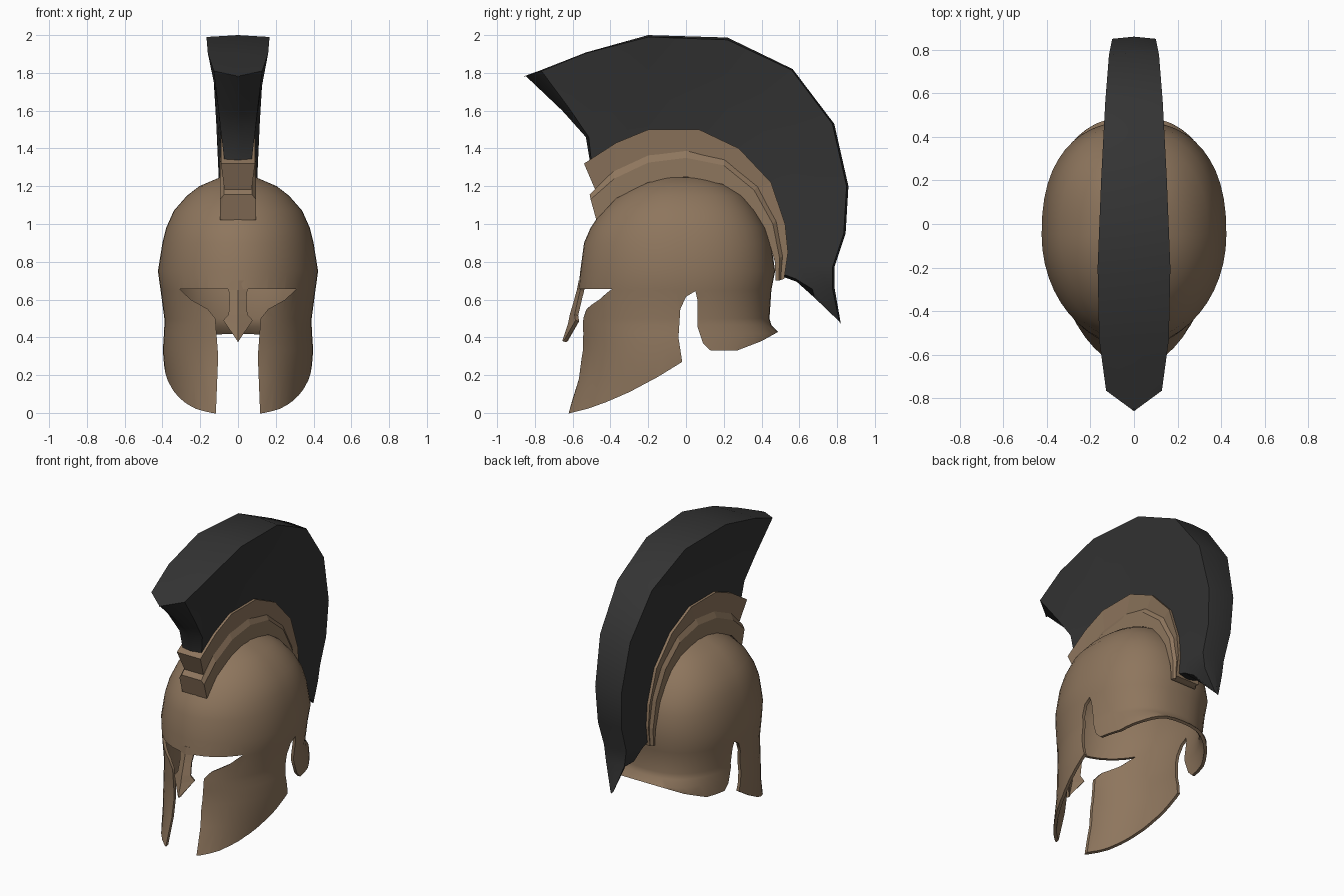
import bpy, bmesh, math

if "Cube" in bpy.data.objects:
    bpy.data.objects.remove(bpy.data.objects["Cube"])

def material(name, rgb):
    m = bpy.data.materials.new(name)
    m.diffuse_color = (*rgb, 1)
    m.use_nodes = True
    m.node_tree.nodes["Principled BSDF"].inputs["Base Color"].default_value = m.diffuse_color
    return m

bronze = material("bronze brown", (0.27, 0.18, 0.11))
black = material("plume black", (0.034, 0.034, 0.034))

def make(name, bm, mat):
    bmesh.ops.recalc_face_normals(bm, faces=bm.faces)
    me = bpy.data.meshes.new(name)
    bm.to_mesh(me)
    bm.free()
    ob = bpy.data.objects.new(name, me)
    bpy.context.collection.objects.link(ob)
    if mat:
        me.materials.append(mat)
    return ob

def activate(ob):
    bpy.ops.object.select_all(action='DESELECT')
    ob.select_set(True)
    bpy.context.view_layer.objects.active = ob

def smooth(ob, deg):
    activate(ob)
    bpy.ops.object.shade_smooth_by_angle(angle=math.radians(deg))

def loft(name, sections, mat):
    """Skin closed cross-sections and cap both ends."""
    bm = bmesh.new()
    rows = [[bm.verts.new(p) for p in s] for s in sections]
    n = len(rows[0])
    for a, b in zip(rows, rows[1:]):
        for i in range(n):
            j = (i + 1) % n
            bm.faces.new((a[i], a[j], b[j], b[i]))
    caps = [bm.faces.new(rows[0]), bm.faces.new(rows[-1])]
    bmesh.ops.triangulate(bm, faces=caps)
    return make(name, bm, mat)

def cutter(name, low, high):
    """Prism between two matching outlines."""
    ob = loft(name, [low, high], None)
    ob.hide_render = True
    return ob

# Shell: egg-shaped rings (z, half width, front y, back y), squarer at the back, open below
RINGS = [(1.245, .10, -.16, .12), (1.2, .205, -.27, .23), (1.15, .27, -.36, .305),
         (1.07, .34, -.445, .37), (.98, .38, -.505, .425), (.9, .40, -.54, .45),
         (.75, .424, -.56, .472), (.65, .41, -.57, .452), (.5, .39, -.57, .442),
         (.465, .39, -.57, .452), (.42, .392, -.567, .495), (.33, .398, -.565, .50),
         (.18, .385, -.59, .50), (0, .36, -.655, .5), (-.06, .35, -.675, .5)]
SEG, CY = 48, -.05
bm = bmesh.new()
rows = []
for z, a, yf, yb in RINGS:
    row = []
    for i in range(SEG):
        t = 2 * math.pi * i / SEG
        c, s = math.cos(t), math.sin(t)
        p = .84 if s > 0 else 1
        x = math.copysign(abs(c) ** p, c) * a
        y = CY + s ** p * (yb - CY) if s > 0 else CY + s * (CY - yf)
        row.append(bm.verts.new((x, y, z)))
    rows.append(row)
apex = bm.verts.new((0, -.02, 1.26))
for i in range(SEG):
    j = (i + 1) % SEG
    bm.faces.new((apex, rows[0][i], rows[0][j]))
    for a, b in zip(rows, rows[1:]):
        bm.faces.new((a[i], b[i], b[j], a[j]))
shell = make("helmet_shell", bm, bronze)
sol = shell.modifiers.new("thickness", 'SOLIDIFY')
sol.thickness, sol.offset = .02, -1

# Eye and mouth opening, cut from the front
half = [(.31, .657), (.25, .60), (.16, .55), (.12, .50), (.105, .3), (.125, -.2)]
face = half + [(-x, z) for x, z in reversed(half)]
face_cut = cutter("face_cutter", [(x, -1, z) for x, z in face], [(x, -.2, z) for x, z in face])
# Cheek bottoms, ear notches and neck guard edge, cut from the side
side = [(-.9, -.04), (-.62, -.003), (-.52, .022), (-.42, .058), (-.3, .11), (-.15, .19), (-.02, .27),
        (-.04, .4), (-.03, .55), (0, .615), (.05, .645), (.06, .6), (.06, .46), (.09, .37),
        (.13, .33), (.27, .33), (.4, .38), (.49, .43), (.7, .53), (.7, -.3), (-.9, -.3)]
side_cut = cutter("edge_cutter", [(-1, y, z) for y, z in side], [(1, y, z) for y, z in side])
for c in (face_cut, side_cut):
    mod = shell.modifiers.new("cut", 'BOOLEAN')
    mod.operation, mod.solver, mod.object = 'DIFFERENCE', 'EXACT', c
activate(shell)
for mod in list(shell.modifiers):
    bpy.ops.object.modifier_apply(modifier=mod.name)
for c in (face_cut, side_cut):
    bpy.data.objects.remove(c)
smooth(shell, 35)

# Nose guard: folded plate (half width, edge y, edge z, ridge y, ridge z)
NOSE = [(.085, -.553, .70, -.568, .70), (.05, -.56, .65, -.578, .65), (.044, -.572, .6, -.592, .6),
        (.05, -.59, .52, -.615, .52), (.078, -.585, .49, -.625, .47), (.006, -.645, .385, -.655, .38)]
bm = bmesh.new()
rows = [[bm.verts.new(p) for p in ((-w, ey, ez), (0, ry, rz), (w, ey, ez))]
        for w, ey, ez, ry, rz in NOSE]
for a, b in zip(rows, rows[1:]):
    for i in (0, 1):
        bm.faces.new((a[i], b[i], b[i + 1], a[i + 1]))
nose = make("nose_guard", bm, bronze)
if nose.data.polygons[0].normal.y > 0:
    nose.data.flip_normals()
sol = nose.modifiers.new("thickness", 'SOLIDIFY')
sol.thickness, sol.offset = .022, -1

# Crest holder: two stepped bands following the dome, as (y, z) arcs
base = [(-.475, 1.022), (-.37, 1.135), (-.2, 1.22), (0, 1.25), (.195, 1.21),
        (.35, 1.08), (.43, .94), (.47, .8), (.475, .70)]
step = [(-.505, 1.13), (-.38, 1.24), (-.2, 1.325), (0, 1.35), (.2, 1.31),
        (.36, 1.18), (.46, 1.0), (.495, .82), (.492, .70)]
ridge = [(-.51, 1.155), (-.385, 1.28), (-.2, 1.365), (0, 1.39), (.2, 1.345),
         (.38, 1.2), (.48, 1.02), (.515, .83), (.505, .705)]
seat = [(-.48, 1.18)] + step[1:]
rim = [(-.54, 1.32), (-.37, 1.43), (-.2, 1.5), (.07, 1.5), (.28, 1.4),
       (.45, 1.22), (.525, 1.0), (.54, .85), (.52, .71)]

def section(levels):
    """Symmetric cross-section from (half width, (y, z)) levels."""
    return [(w, *p) for w, p in levels] + [(-w, *p) for w, p in reversed(levels)]

loft("lower_crest_band",
     [section([(.095, b), (.095, s), (.075, r)]) for b, s, r in zip(base, step, ridge)], bronze)
loft("upper_crest_band",
     [section([(.072, s), (.09, r)]) for s, r in zip(seat, rim)], bronze)

# Plume: fan that widens outward (outer y, z, half width, centre-line y, z), keeled at both ends
OUTER = [(-.85, 1.785, .012, -.86, 1.778), (-.765, 1.81, .128, -.775, 1.812),
         (-.53, 1.905, .16, -.53, 1.908), (-.2, 1.99, .167, -.2, 2.0),
         (.22, 1.975, .15, .22, 1.987), (.56, 1.815, .132, .565, 1.82), (.775, 1.53, .115, .785, 1.53),
         (.85, 1.2, .1, .86, 1.2), (.835, .95, .09, .845, .95), (.775, .77, .085, .785, .77),
         (.775, .66, .07, .785, .67), (.81, .485, .012, .82, .47)]
INNER = [(-.505, 1.31), (-.50, 1.32)] + [(y, z - .02) for y, z in rim[1:7]]
INNER += [(.51, .88), (.5, .79), (.5, .74), (.5, .725)]
# Concave front and back edges: two in-between points (inner first)
ENDS = {0: [(-.53, 1.46), (-.655, 1.60)], 1: [(-.515, 1.46), (-.62, 1.615)],
        10: [(.58, .71), (.67, .655)], 11: [(.585, .695), (.68, .61)]}
sections = []
for k, ((oy, oz, w, cy, cz), (iy, iz)) in enumerate(zip(OUTER, INNER)):
    mids = ENDS.get(k) or [(iy + f * (oy - iy), iz + f * (oz - iz)) for f in (.35, .65)]
    wi = min(w, .07)
    s = section([(wi, (iy, iz)), (wi + .3 * (w - wi), mids[0]),
                 (wi + .6 * (w - wi), mids[1]), (w, (oy, oz))])
    s.insert(4, (0, cy, cz))
    sections.append(s)
plume = loft("plume", sections, black)
smooth(plume, 32)
